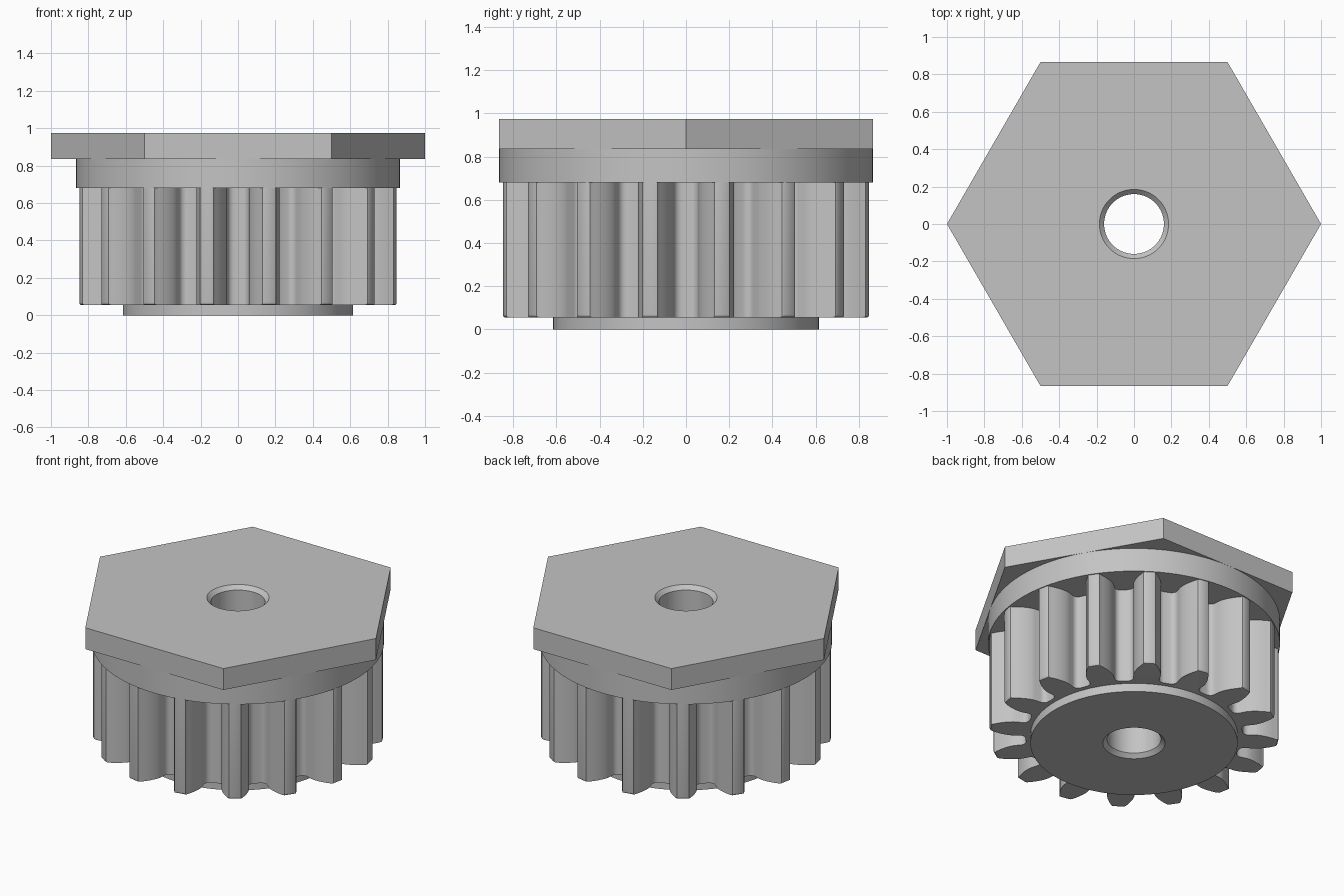
import bpy
import bmesh
from math import acos, cos, sin, tan, pi, radians

if "Cube" in bpy.data.objects:
    bpy.data.objects.remove(bpy.data.objects["Cube"])

# One plain grey for every part
grey = bpy.data.materials.new("plain grey")
grey.use_nodes = True
colour = (0.55, 0.55, 0.55, 1)
grey.diffuse_color = colour
grey.node_tree.nodes["Principled BSDF"].inputs["Base Color"].default_value = colour

TEETH = 16
TIP, ROOT, FILLET = 0.86, 0.645, 0.035
PITCH = TIP * TEETH / (TEETH + 2)
BASE = PITCH * cos(radians(20))
BASE_HALF = pi / (2 * TEETH) + tan(radians(20)) - radians(20)


def circle(radius, count):
    return [(radius, 2 * pi * i / count) for i in range(count)]


def half_tooth():
    """Radius and half angle from the root fillet to the tip."""
    points = []
    for i in range(6):
        a = pi / 2 * i / 5
        points.append((ROOT + FILLET * (1 - cos(a)),
                       BASE_HALF + FILLET * (1 - sin(a)) / ROOT))
    for i in range(9):
        r = BASE + (TIP - 0.012 - BASE) * i / 8
        a = acos(BASE / r)
        points.append((r, BASE_HALF - tan(a) + a))
    # Rounded tip corner
    last = points[-1][1]
    points += [(TIP - 0.004, last - 0.004), (TIP, last - 0.014)]
    return points


def gear_outline():
    half = half_tooth()
    outline = []
    for i in range(TEETH):
        centre = 2 * pi * (i + 0.5) / TEETH
        outline += [(r, centre - h) for r, h in half]
        outline += [(r, centre + h) for r, h in reversed(half)]
    return outline


def loft(name, layers):
    """Solid from stacked polar outlines, given as (z, outline)."""
    bm = bmesh.new()
    rings = [[bm.verts.new((r * cos(a), r * sin(a), z)) for r, a in outline]
             for z, outline in layers]
    count = len(rings[0])
    for low, high in zip(rings, rings[1:]):
        for i in range(count):
            j = (i + 1) % count
            bm.faces.new((low[i], low[j], high[j], high[i]))
    bm.faces.new(rings[0][::-1])
    bm.faces.new(rings[-1])
    mesh = bpy.data.meshes.new(name)
    bm.to_mesh(mesh)
    bm.free()
    mesh.materials.append(grey)
    obj = bpy.data.objects.new(name, mesh)
    bpy.context.collection.objects.link(obj)
    return obj


def prism(name, outline, bottom, top):
    return loft(name, [(bottom, outline), (top, outline)])


# Head, collar and boss
parts = [
    prism("hex_head", circle(1, 6), 0.835, 0.975),
    prism("collar", circle(0.866, 96), 0.68, 0.835),
    prism("bottom_boss", circle(0.615, 96), 0, 0.055),
]

# Toothed drum, with the tooth tips rounded at the lower end
teeth = gear_outline()
layers = []
for step in range(4):
    a = pi / 2 * step / 3
    limit = TIP - 0.014 * (1 - sin(a))
    layers.append((0.055 + 0.014 * (1 - cos(a)),
                   [(min(r, limit), t) for r, t in teeth]))
parts.append(loft("toothed_drum", layers + [(0.68, teeth)]))

# Bore with a chamfer at each end
bore = loft("bore_cutter", [(z, circle(r, 64)) for z, r in (
    (-0.02, 0.205), (0.025, 0.16), (0.95, 0.16), (0.995, 0.205))])
bore.hide_render = True

for part in parts:
    cut = part.modifiers.new("bore", 'BOOLEAN')
    cut.operation = 'DIFFERENCE'
    cut.solver = 'EXACT'
    cut.object = bore
    bpy.ops.object.select_all(action='DESELECT')
    part.select_set(True)
    bpy.context.view_layer.objects.active = part
    bpy.ops.object.modifier_apply(modifier="bore")
    bpy.ops.object.shade_smooth_by_angle(angle=radians(30))

bpy.data.objects.remove(bore)
